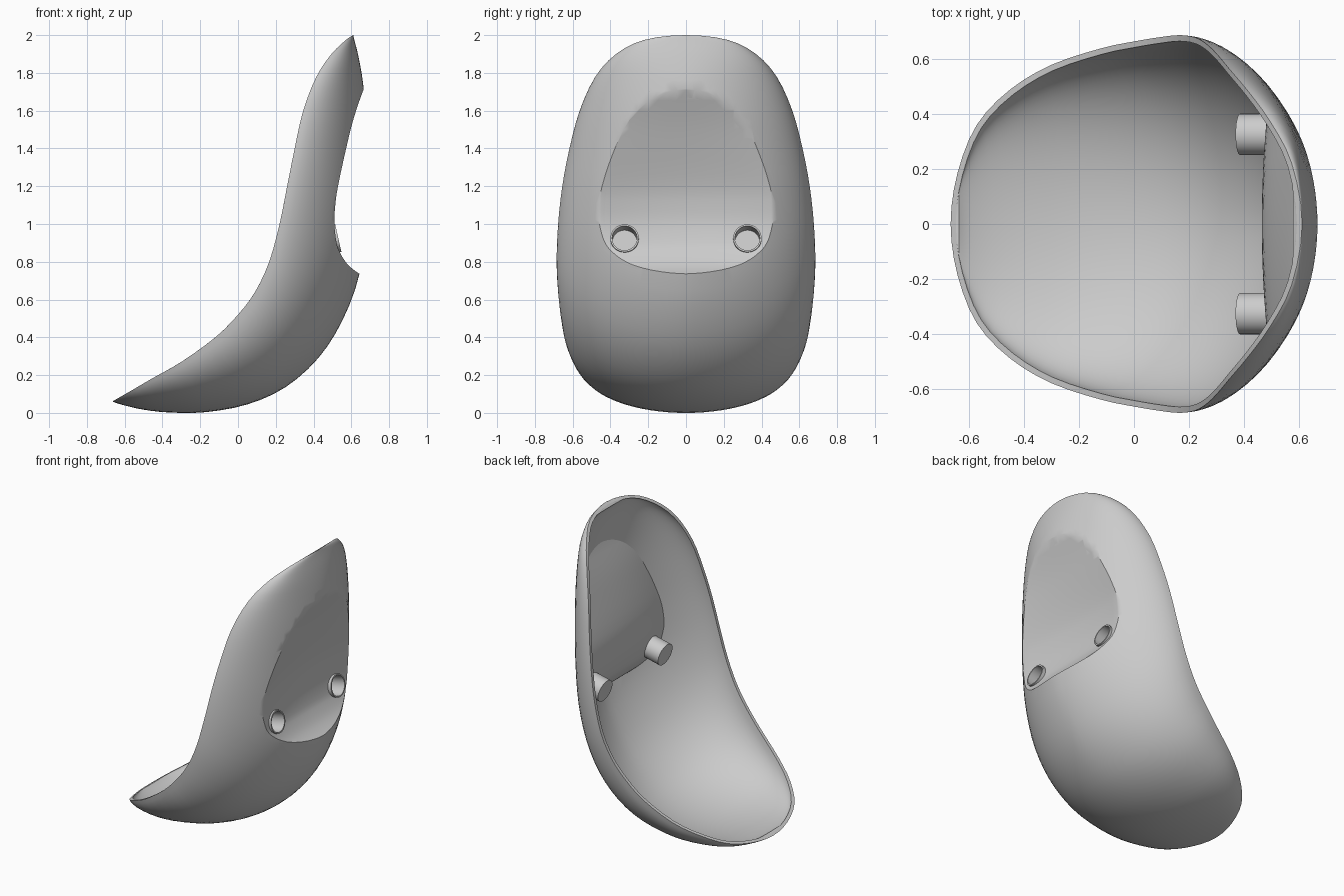
import bpy, bmesh, math
from mathutils import Vector, Matrix

if "Cube" in bpy.data.objects:
    bpy.data.objects.remove(bpy.data.objects["Cube"])

# stations: rim x, rim half-width y, rim z, keel x, keel z, roundness
ST = [(-.665, 0, .06, -.665, .06, 2), (-.64, .185, .075, -.61, .042, 2),
      (-.57, .36, .115, -.5, .017, 2), (-.45, .487, .185, -.36, .002, 2),
      (-.30, .577, .27, -.17, .004, 2), (-.12, .637, .40, .05, .045, 2),
      (0, .662, .52, .25, .135, 1.95), (.09, .677, .64, .425, .29, 1.85),
      (.165, .685, .8, .553, .49, 1.75), (.22, .677, 1.0, .644, .74, 1.67),
      (.26, .655, 1.2, .675, 1.05, 1.67), (.30, .617, 1.4, .68, 1.33, 1.7),
      (.345, .563, 1.6, .678, 1.57, 1.75), (.415, .48, 1.78, .66, 1.76, 1.85),
      (.495, .37, 1.9, .638, 1.885, 2), (.572, .22, 1.975, .618, 1.967, 2),
      (.61, 0, 2.0, .61, 2.0, 2)]
# recess profile: z, x
RECESS = [(.67, .80), (.70, .70), (.735, .645), (.765, .605), (.8, .572), (.85, .542), (.9, .523),
          (1.0, .51), (1.1, .515), (1.2, .53), (1.4, .58), (1.55, .618), (1.71, .664),
          (1.9, .72), (2.1, .80)]
WALL = .022


def catmull(pts, first, last, sub):
    p = [first] + pts + [last]
    out = []
    for i in range(1, len(p) - 2):
        for k in range(sub):
            t = k / sub
            out.append(tuple(.5 * (2 * b + (c - a) * t + (2 * a - 5 * b + 4 * c - d) * t * t
                                   + (3 * b - a - 3 * c + d) * t ** 3)
                             for a, b, c, d in zip(p[i - 1], p[i], p[i + 1], p[i + 2])))
    return out + [p[-2]]


def make(name, bm):
    bmesh.ops.remove_doubles(bm, verts=bm.verts, dist=1e-4)
    bmesh.ops.dissolve_degenerate(bm, edges=bm.edges, dist=1e-5)
    bmesh.ops.recalc_face_normals(bm, faces=bm.faces)
    me = bpy.data.meshes.new(name)
    bm.to_mesh(me)
    bm.free()
    ob = bpy.data.objects.new(name, me)
    bpy.context.collection.objects.link(ob)
    return ob


def grid(rows, close=False):
    bm = bmesh.new()
    vs = [[bm.verts.new(p) for p in r] for r in rows]
    n = len(rows[0])
    for a, b in zip(vs, vs[1:]):
        for j in range(n if close else n - 1):
            k = (j + 1) % n
            bm.faces.new((a[j], a[k], b[k], b[j]))
    return bm


def boolean(ob, cutter, op):
    m = ob.modifiers.new(op, 'BOOLEAN')
    m.object, m.operation, m.solver = cutter, op, 'EXACT'
    cutter.hide_render = True
    cutter.hide_set(True)


def finish(ob):
    # apply the modifiers, then smooth with sharp edges kept
    bpy.ops.object.select_all(action='DESELECT')
    bpy.context.view_layer.objects.active = ob
    ob.select_set(True)
    for m in list(ob.modifiers):
        bpy.ops.object.modifier_apply(modifier=m.name)
    bpy.ops.object.shade_smooth_by_angle(angle=math.radians(35))


def section(rx, ry, rz, kx, kz, n):
    row = []
    for j in range(37):
        s, c = max(math.sin(math.pi * j / 36), 0), math.cos(math.pi * j / 36)
        t = s ** (2 / n) if 0 < j < 36 else 0
        y = math.copysign(abs(c) ** (2 / n), c) if j != 18 else 0
        row.append((rx + (kx - rx) * t, ry * y, rz + (kz - rz) * t))
    return row


def mirrored(s):
    return (s[0], -s[1]) + s[2:]


outer = catmull(ST, mirrored(ST[1]), mirrored(ST[-2]), 3)

# inner skin: rim outline offset inwards, keel pulled back by the wall thickness
arc = [0]
for a, b in zip(outer, outer[1:]):
    arc.append(arc[-1] + math.hypot(b[0] - a[0], b[2] - a[2]))


def rim_at(s):
    i = max(k for k in range(len(arc) - 1) if arc[k] <= s or k == 0)
    t = (s - arc[i]) / (arc[i + 1] - arc[i])
    return [outer[i][k] + (outer[i + 1][k] - outer[i][k]) * t for k in (0, 2)]


inner = []
last = len(outer) - 1
for i, (rx, ry, rz, kx, kz, n) in enumerate(outer):
    if i in (0, last):
        d = Vector((0, 1 if i == 0 else -1))
    else:
        d = Vector((arc[i + 1] - arc[i - 1], outer[i + 1][1] - outer[i - 1][1])).normalized()
    x, z = rim_at(arc[i] + WALL * d.y)
    gap = math.hypot(kx - rx, kz - rz)
    f = max(.1, 1 - WALL / gap) if gap > 1e-6 else 0
    inner.append((x, max(ry - WALL * d.x, 0), z,
                  x + (kx - x) * f if gap > 1e-6 else x,
                  z + (kz - z) * f if gap > 1e-6 else z, n))
skin = [section(*s) for s in outer]
walls = [a + section(*b)[::-1] for a, b in zip(skin, inner)]

# recess surface, slightly dished across its width
rec = []
for z, x in catmull(RECESS, RECESS[0], RECESS[-1], 3):
    w = math.sin(math.pi * min(max((z - .74) / .97, 0), 1))
    ys = [-.8 + .05 * i for i in range(33)]
    rec.append([(x - .03 * w * max(0, 1 - (y / .45) ** 2), y, z) for y in ys])


def recess_block(name, move):
    # closed solid between the recess surface and a moved copy of it
    rows = [r + [(move(p[0]), p[1], p[2]) for p in r[::-1]] for r in rec]
    bm = grid(rows, True)
    bmesh.ops.holes_fill(bm, edges=[e for e in bm.edges if e.is_boundary], sides=0)
    return make(name, bm)


# shell with the recess opening cut out
shell = make("shell", grid(walls, True))
boolean(shell, recess_block("recess_cutter", lambda x: 1.2), 'DIFFERENCE')
finish(shell)

# recessed panel trimmed to the outer skin
panel = recess_block("recess_panel", lambda x: x - WALL)
boolean(panel, make("outer_solid_helper", grid(skin, True)), 'INTERSECT')

# two tilted cups set through the panel
axis = Vector((.975, 0, .22)).normalized()
rot = axis.to_track_quat('Z', 'Y').to_matrix().to_4x4()
for side, name in ((-1, "left"), (1, "right")):
    place = Matrix.Translation((.531, side * .325, .925)) @ rot
    outline = [(0, -.15), (.075, -.15), (.075, 0), (.066, 0), (.066, -.1), (0, -.1)]
    ring = [[(r * math.cos(math.pi * i / 16), r * math.sin(math.pi * i / 16), h)
             for i in range(32)] for r, h in outline]
    cup = make(name + "_cup", grid(ring, True))
    cup.data.transform(place)
    finish(cup)
    bm = bmesh.new()
    bmesh.ops.create_cone(bm, cap_ends=True, segments=32, radius1=.07, radius2=.07, depth=.25)
    bore = make(name + "_bore_cutter", bm)
    bore.data.transform(place)
    boolean(panel, bore, 'DIFFERENCE')
finish(panel)
